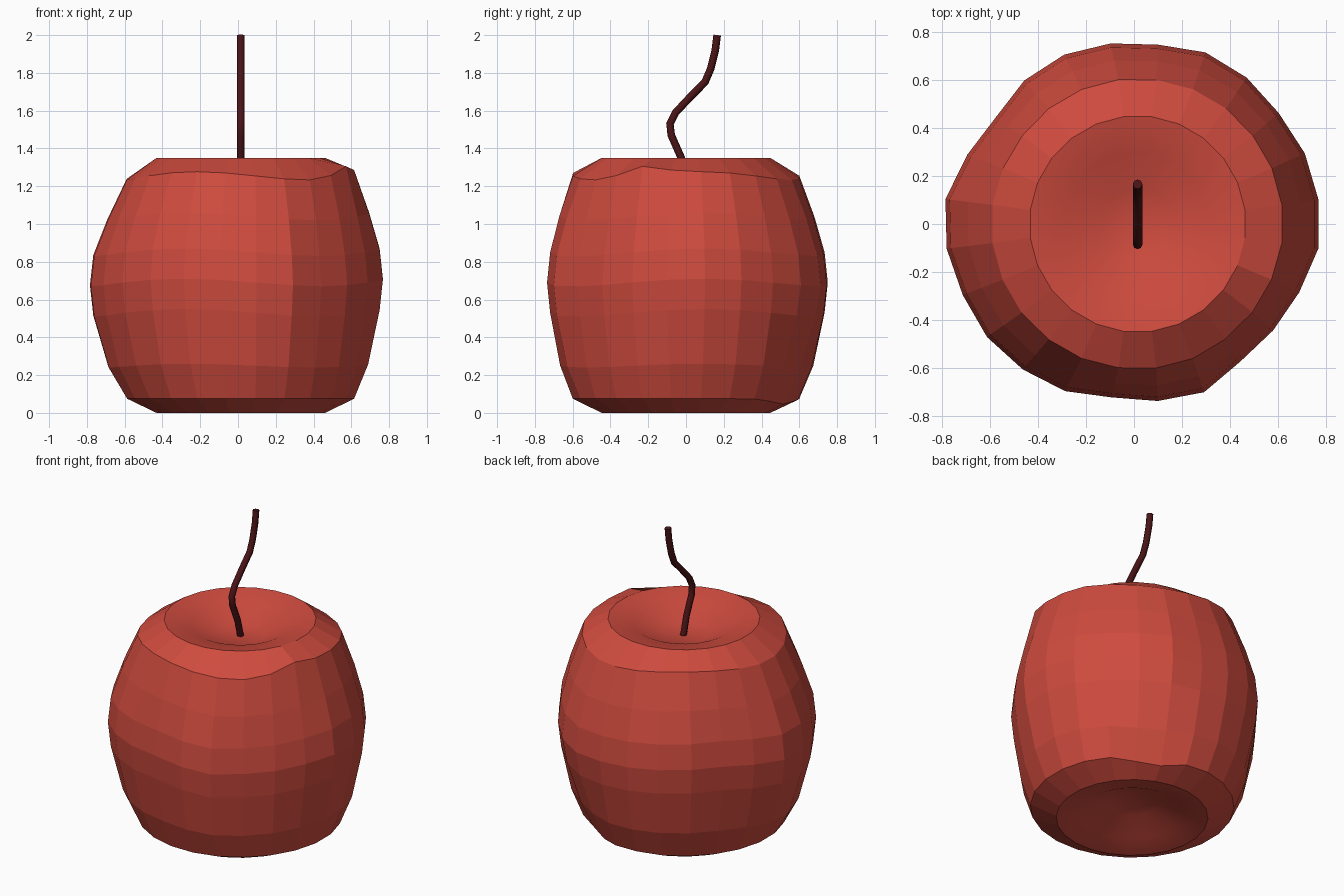
import bpy, math
from math import sin, cos, radians

if "Cube" in bpy.data.objects:
    bpy.data.objects.remove(bpy.data.objects["Cube"])


def material(name, color):
    m = bpy.data.materials.new(name)
    m.diffuse_color = (*color, 1)
    m.use_nodes = True
    m.node_tree.nodes["Principled BSDF"].inputs["Base Color"].default_value = m.diffuse_color
    return m


CX = 0.015   # the fruit's axis sits slightly off centre
SIDES = 24

# hand-shaped widest outline, one radius per 15 degrees starting at 7.5
outline = [.77, .765, .755, .765, .77, .75, .755, .76, .75, .725, .75, .79,
           .785, .77, .77, .76, .75, .725, .74, .755, .72, .725, .74, .77]

# rings from top dimple to bottom dimple: radius, height, outline weight, height waviness
profile = [(.15, 1.25, 0, 0), (.30, 1.32, 0, 0), (.45, 1.35, 0, 0),
           (.605, 1.255, .1, .022), (.685, 1.04, .6, .02), (.74, .85, 1, .02),
           (.757, .69, 1, .02), (.74, .53, 1, .02), (.68, .25, .6, .01),
           (.605, .075, .05, 0), (.45, 0, 0, 0), (.30, .03, 0, 0), (.15, .10, 0, 0)]

# apple body
verts, faces = [], []
for r, z, w, wave in profile:
    for k in range(SIDES):
        deg = 7.5 + 15 * k
        a = radians(deg)
        rr = r * (1 + w * (outline[k] / .755 - 1))
        zz = z + wave * sin(3 * a + 1.2)
        # dent low on the back right
        if .05 < z < .6 and r > .5:
            rr *= 1 - .11 * math.exp(-((deg - 60) / 16) ** 2) * (1 - z / .65)
            if z < .1:
                zz -= .03 * math.exp(-((deg - 65) / 14) ** 2)
        # raised shoulder on the front right
        if 1.2 < z < 1.3 and r > .5:
            zz += .05 * math.exp(-((deg - 337) / 14) ** 2)
        verts.append((CX * (1 - .9 * w) + rr * cos(a), rr * sin(a), zz))
for i in range(len(profile) - 1):
    for k in range(SIDES):
        n = (k + 1) % SIDES
        faces.append((i * SIDES + k, (i + 1) * SIDES + k,
                      (i + 1) * SIDES + n, i * SIDES + n))
# dimple floors
top = len(verts)
verts += [(CX, 0, 1.24), (CX, 0, .11)]
last = (len(profile) - 1) * SIDES
for k in range(SIDES):
    n = (k + 1) % SIDES
    faces.append((top, k, n))
    faces.append((top + 1, last + n, last + k))

mesh = bpy.data.meshes.new("apple_body")
mesh.from_pydata(verts, [], faces)
mesh.update()
# dimples are smooth, the sides stay faceted
for p in mesh.polygons:
    c = p.center
    p.use_smooth = math.hypot(c.x - CX, c.y) < .44
body = bpy.data.objects.new("apple_body", mesh)
bpy.context.collection.objects.link(body)
mesh.materials.append(material("apple_red", (.62, .07, .048)))

# curved stem
path = [(.01, 1.22), (-.025, 1.35), (-.078, 1.47), (-.085, 1.53), (-.055, 1.59),
        (.02, 1.67), (.10, 1.75), (.13, 1.82), (.155, 1.92), (.165, 2.0)]
curve = bpy.data.curves.new("stem", 'CURVE')
curve.dimensions = '3D'
curve.bevel_depth = .02
curve.bevel_resolution = 2
curve.use_fill_caps = True
spline = curve.splines.new('POLY')
spline.points.add(len(path) - 1)
for pt, (y, z) in zip(spline.points, path):
    pt.co = (CX, y, z, 1)
    pt.radius = 1
stem = bpy.data.objects.new("stem", curve)
bpy.context.collection.objects.link(stem)
curve.materials.append(material("stem_brown", (.07, .007, .008)))
